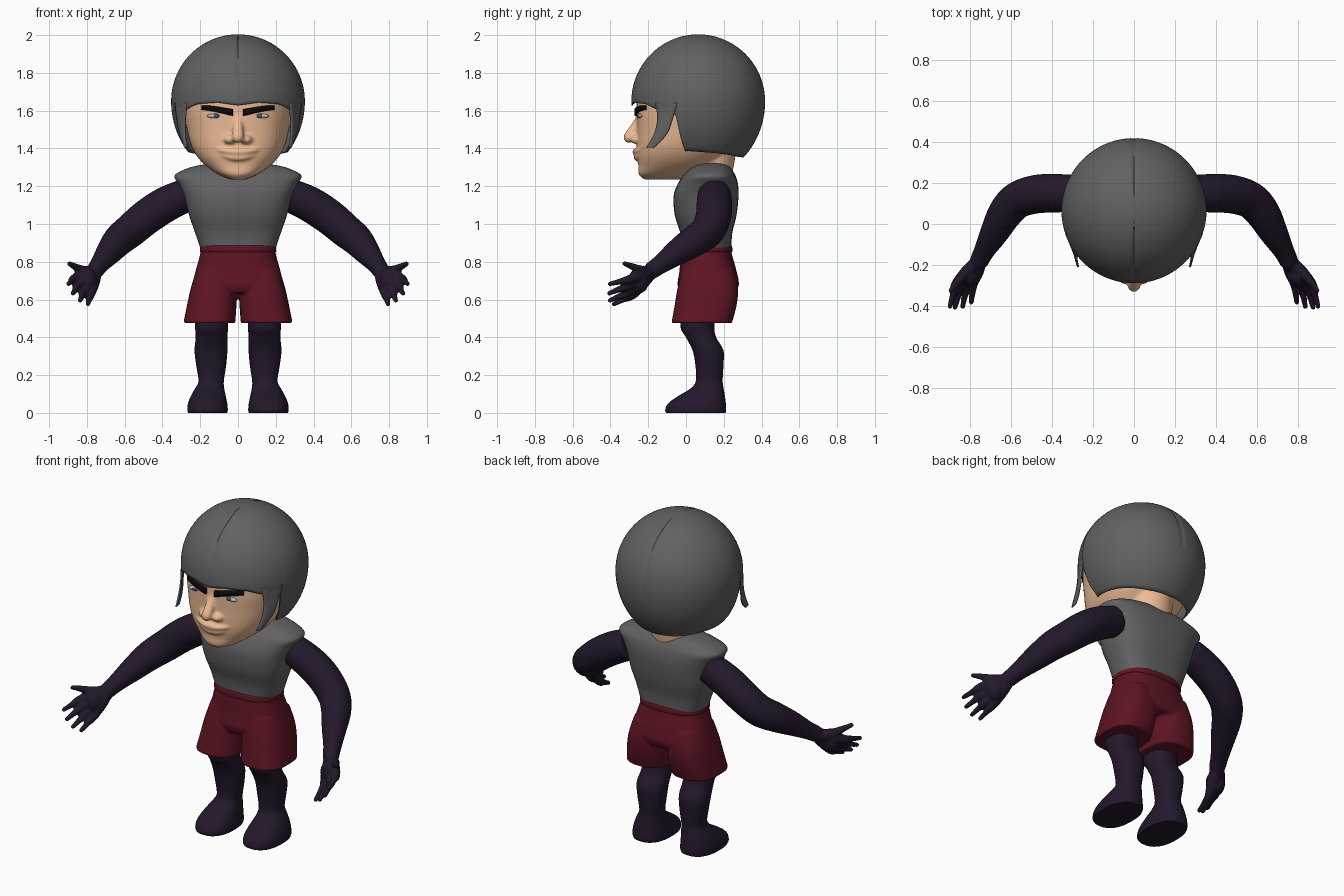
import bpy, bmesh, math
from mathutils import Vector

if "Cube" in bpy.data.objects:
    bpy.data.objects.remove(bpy.data.objects["Cube"])

SKIN, RED, DARK = (0.85, 0.50, 0.30, 1), (0.11, 0.007, 0.016, 1), (0.017, 0.009, 0.024, 1)
GREY = (0.12, 0.12, 0.12, 1)
BLACK, WHITE, BLUE = (0.003, 0.003, 0.003, 1), (0.5, 0.5, 0.52, 1), (0.05, 0.10, 0.2, 1)
mats = {}


def spline(rows, k=5):
    """Catmull-Rom through rows of numbers."""
    out = []
    for i in range(len(rows) - 1):
        p = [rows[max(0, min(len(rows) - 1, i + d))] for d in (-1, 0, 1, 2)]
        for s in range(k):
            t = s / k
            out.append([0.5 * (2 * b + (c - a) * t + (2 * a - 5 * b + 4 * c - d) * t * t
                               + (3 * b - a - 3 * c + d) * t ** 3) for a, b, c, d in zip(*p)])
    return out + [list(rows[-1])]


def grid(rows, wrap=True, caps=(True, True)):
    """Quads between rows of points."""
    n = len(rows[0])
    verts = [tuple(p) for r in rows for p in r]
    faces = [(i * n + j, i * n + (j + 1) % n, (i + 1) * n + (j + 1) % n, (i + 1) * n + j)
             for i in range(len(rows) - 1) for j in range(n if wrap else n - 1)]
    if wrap and caps[0]:
        faces.append(tuple(reversed(range(n))))
    if wrap and caps[1]:
        faces.append(tuple(range(len(verts) - n, len(verts))))
    return verts, faces


def loft(rows, e=2.4, n=48, k=5):
    """Stack of superellipses; each row is z, centre x, half width, y front, y back."""
    out = []
    for z, cx, hx, y0, y1 in spline(rows, k):
        ring = []
        for j in range(n):
            c, s = math.cos(2 * math.pi * j / n), math.sin(2 * math.pi * j / n)
            ring.append((cx + hx * math.copysign(abs(c) ** (2 / e), c),
                         (y0 + y1) / 2 + (y1 - y0) / 2 * math.copysign(abs(s) ** (2 / e), s), z))
        out.append(ring)
    return grid(out)


def tube(rows, n=20, k=5):
    """Round tube with a domed end; each row is x, y, z, radius."""
    pts = spline(rows, k)
    d = (Vector(pts[-1][:3]) - Vector(pts[-2][:3])).normalized()
    end, r = Vector(pts[-1][:3]), pts[-1][3]
    pts += [[*(end + d * r * math.sin(a)), r * math.cos(a)] for a in (0.5, 1.0, 1.4)]
    out, u = [], None
    for i, p in enumerate(pts):
        t = (Vector(pts[min(i + 1, len(pts) - 1)][:3]) - Vector(pts[max(i - 1, 0)][:3])).normalized()
        u = (t.orthogonal() if u is None else u - t * u.dot(t)).normalized()
        v = t.cross(u)
        out.append([Vector(p[:3]) + p[3] * (u * math.cos(2 * math.pi * j / n) + v * math.sin(2 * math.pi * j / n))
                    for j in range(n)])
    return grid(out)


def ball(c, s, n=20):
    return grid([[(c[0] + s[0] * math.sin(f) * math.cos(2 * math.pi * j / n),
                   c[1] + s[1] * math.sin(f) * math.sin(2 * math.pi * j / n),
                   c[2] + s[2] * math.cos(f)) for j in range(n)]
                 for f in [0.05 + i * (math.pi - 0.1) / 12 for i in range(13)]])


def flip(part):
    return [(-x, y, z) for x, y, z in part[0]], [tuple(reversed(f)) for f in part[1]]


def build(name, parts, color=GREY, mirror=False, voxel=0, smooth=3, thick=0, angle=50):
    if mirror:
        parts = parts + [flip(p) for p in parts]
    verts, faces = [], []
    for v, f in parts:
        faces += [tuple(i + len(verts) for i in q) for q in f]
        verts += v
    me = bpy.data.meshes.new(name)
    me.from_pydata(verts, [], faces)
    bm = bmesh.new()
    bm.from_mesh(me)
    bmesh.ops.recalc_face_normals(bm, faces=bm.faces)
    bm.to_mesh(me)
    bm.free()
    me.shade_smooth()
    me.set_sharp_from_angle(angle=math.radians(angle))
    ob = bpy.data.objects.new(name, me)
    bpy.context.collection.objects.link(ob)
    if color not in mats:
        mats[color] = bpy.data.materials.new(name + "_colour")
        mats[color].diffuse_color = color
    me.materials.append(mats[color])
    if voxel:
        m = ob.modifiers.new("blend", 'REMESH')
        m.mode, m.voxel_size, m.use_smooth_shade = 'VOXEL', voxel, True
        m = ob.modifiers.new("soften", 'SMOOTH')
        m.factor, m.iterations = 0.5, smooth
    if thick:
        m = ob.modifiers.new("thickness", 'SOLIDIFY')
        m.thickness, m.offset = thick, 0


def face_y(x, hw=0.285, yc=0.04, h=0.302, e=2.4):
    return yc - h * (1 - min(1, abs(x / hw)) ** e) ** (1 / e)


# Head with nose, lips and neck
skull = loft([(1.235, 0, .04, -.22, .0), (1.262, 0, .105, -.25, .05), (1.31, 0, .172, -.252, .14),
              (1.36, 0, .218, -.258, .2), (1.42, 0, .25, -.26, .25), (1.5, 0, .27, -.26, .3),
              (1.6, 0, .285, -.262, .34), (1.7, 0, .27, -.25, .33), (1.8, 0, .2, -.17, .27)])
nose = [tube([(0, -.235, 1.58, .024), (0, -.258, 1.53, .025), (0, -.3, 1.46, .032)]),
        ball((.043, -.265, 1.447), (.032, .03, .023)), ball((-.043, -.265, 1.447), (.032, .03, .023))]


def lip(z, out, r, w):
    xs = [w * i / 4 for i in range(-4, 5)]
    return tube([(x, face_y(x, .23, -.015, .245) - out * (1 - (x / w) ** 2), z + .014 * (x / w) ** 2,
                  r * (1.1 - .8 * (x / w) ** 2)) for x in xs], 12, 3)


neck = tube([(0, .1, 1.22, .13), (0, .12, 1.3, .13), (0, .14, 1.42, .13)], 32)
build("head", [skull, neck, lip(1.382, .008, .015, .115), lip(1.35, .002, .014, .085)] + nose, SKIN,
      voxel=.008, smooth=6)

# Eyes and slanted brows
build("eyes", [ball((.122, face_y(.122) + .002, 1.572), (.042, .013, .012))], WHITE, True)
build("irises", [ball((.115, face_y(.115) - .006, 1.573), (.014, .007, .011))], BLUE, True)
brow = [[(x, face_y(x) - .004, z + dz * h) for dz in (1, 0, -1)]
        for x, z, h in [(.028 + .162 * t, 1.59 + .034 * t - .008 * t ** 4, .018 - .006 * t)
                        for t in [i / 8 for i in range(9)]]]
build("brows", [grid(brow, False)], BLACK, True, thick=.014)

# Helmet dome with a stepped lower edge and a centre seam
EDGE = [(0, 1.628), (18, 1.643), (38, 1.635), (52, 1.605), (66, 1.6), (71, 1.565), (73.5, 1.39),
        (110, 1.378), (150, 1.358), (181, 1.353)]


def edge(a):
    for (a0, z0), (a1, z1) in zip(EDGE, EDGE[1:]):
        if a <= a1:
            return z0 + (z1 - z0) * (a - a0) / (a1 - a0)


cols, rings = 144, 40
dome = []
for i in range(rings + 1):
    row = []
    for j in range(cols):
        deg = min(360 * j / cols, 360 - 360 * j / cols)
        a = 2 * math.pi * j / cols
        dz = edge(deg) - 1.65
        f = math.acos(dz / (.40 if dz < 0 else .35)) * max(i, .1) / rings
        z = math.cos(f) * (.40 if f > math.pi / 2 else .35)
        r = .35 * math.sin(f)
        if (j == 0 and z > .12 or j == cols // 2 and z > -.03) and i > 3:
            r, z = r * .98, z * .98
        row.append((r * math.sin(a), .065 - r * math.cos(a), 1.65 + z))
    dome.append(row)
build("helmet", [grid(dome, caps=(True, False))], thick=.008, angle=60)

# Cheek guards: z, front y, back y, front x, back x
guard = [[(xf + (xb - xf) * t + .012 * t * (1 - t), yf + (yb - yf) * t, z) for t in (0, .2, .4, .6, .8, 1)]
         for z, yf, yb, xf, xb in spline(
    [(1.64, -.16, -.045, .27, .333), (1.56, -.15, -.07, .279, .322), (1.49, -.163, -.093, .28, .31),
     (1.44, -.187, -.13, .277, .293), (1.405, -.21, -.17, .272, .28)])]
build("cheek_guards", [grid(guard, False)], GREY, True, thick=.009)

# Sleeveless top
build("top", [loft([(.86, 0, .195, -.02, .24), (.95, 0, .226, -.03, .245), (1.05, 0, .26, -.06, .268),
                    (1.15, 0, .286, -.065, .278), (1.21, 0, .313, -.045, .275), (1.25, 0, .337, -.02, .265),
                    (1.275, 0, .312, .0, .252), (1.305, 0, .235, .035, .228), (1.322, 0, .13, .08, .19)], 2.7)])

# Shorts and waistband
hips = loft([(.885, 0, .193, -.025, .238), (.84, 0, .2, -.028, .243), (.75, 0, .225, -.035, .268),
             (.68, 0, .24, -.045, .28), (.635, 0, .23, -.03, .26)], 2.6)
short_leg = loft([(.76, .112, .108, -.02, .255), (.66, .127, .123, -.045, .275), (.57, .139, .131, -.06, .268),
                  (.475, .152, .137, -.077, .243)], 2.6)
build("shorts", [hips, short_leg, flip(short_leg)], RED, voxel=.008, smooth=2)
build("waistband", [loft([(.85, 0, .195, -.025, .24), (.856, 0, .202, -.031, .246), (.88, 0, .2, -.03, .244),
                          (.886, 0, .193, -.025, .238)], 2.6, k=3)], RED)

# Legs with feet
build("legs", [loft([(.60, .14, .085, -.02, .16), (.46, .14, .087, -.03, .15), (.40, .14, .084, 0, .16),
                     (.33, .143, .087, .035, .198), (.25, .142, .079, .05, .198), (.17, .142, .067, .052, .194),
                     (.13, .15, .077, .025, .199), (.09, .157, .092, -.04, .206), (.05, .161, .104, -.095, .211),
                     (.015, .161, .107, -.11, .213), (0, .161, .103, -.105, .21)], 2.4)], DARK, True)

# Arms with hands
arm = tube([(.27, .15, 1.155, .088), (.38, .15, 1.105, .094), (.48, .145, 1.04, .094), (.57, .115, .965, .09),
            (.63, .05, .915, .084), (.68, -.04, .855, .07), (.73, -.13, .79, .051), (.755, -.18, .755, .046)], 32)
fingers = [((.868, -.295, .708), (.898, -.402, .683)), ((.848, -.308, .673), (.874, -.407, .633)),
           ((.818, -.303, .64), (.836, -.403, .595)), ((.783, -.285, .624), (.794, -.382, .576))]
hand = [ball((.80, -.25, .70), (.055, .055, .068))]
for k, t in fingers:
    k, t = Vector(k), Vector(t)
    p = Vector((.752, -.175, .757)).lerp(k, .5)
    hand.append(tube([(.752, -.175, .757, .034), (*p, .036), (*k, .025), (*k.lerp(t, .5), .0165), (*t, .0125)], 14))
thumb = tube([(.77, -.19, .75, .03), (.82, -.235, .752, .028), (.865, -.285, .775, .018), (.893, -.325, .79, .013)], 14)
build("arms", [arm, thumb] + hand, DARK, True, voxel=.007, smooth=2)

for m in bpy.data.materials:
    if m.users and not m.is_grease_pencil:
        m.use_nodes = True
        m.node_tree.nodes["Principled BSDF"].inputs["Base Color"].default_value = m.diffuse_color
